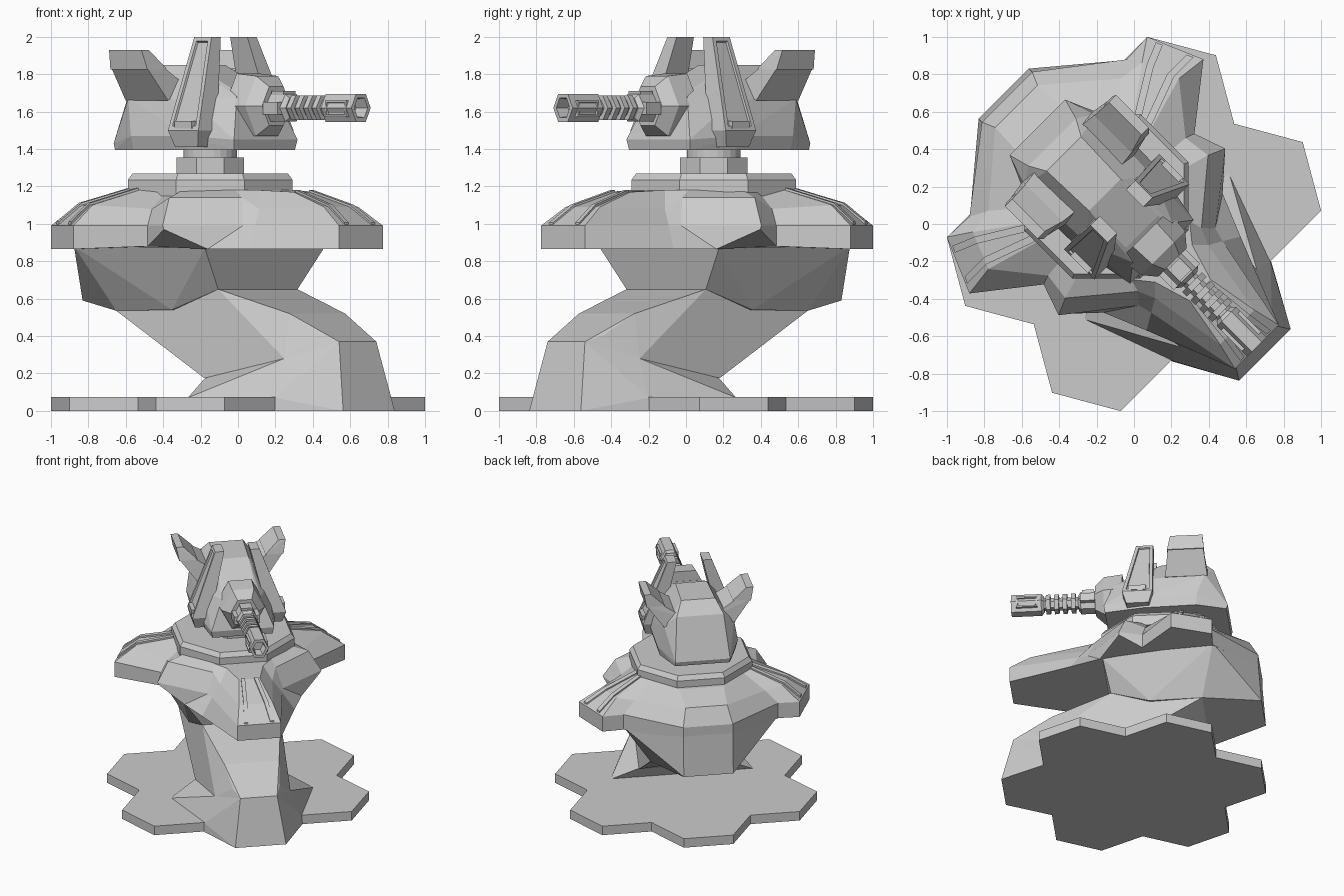
import bpy, bmesh, math
from mathutils import Matrix, Vector

if "Cube" in bpy.data.objects:
    bpy.data.objects.remove(bpy.data.objects["Cube"])

# Everything is laid out as (forward, sideways, up), then turned to face the +x -y diagonal
TURN = Matrix.Rotation(math.radians(-45), 4, 'Z')


def finish(name, bm):
    bmesh.ops.recalc_face_normals(bm, faces=bm.faces)
    bm.transform(TURN)
    me = bpy.data.meshes.new(name)
    bm.to_mesh(me)
    bm.free()
    ob = bpy.data.objects.new(name, me)
    bpy.context.collection.objects.link(ob)
    return ob


def flip(pts):
    return [(p[0], -p[1], p[2]) for p in pts]


def hull(name, pts, both=True, panel=None, margin=.025):
    """Convex faceted solid; optional recessed panel on the face looking along 'panel'."""
    bm = bmesh.new()
    for p in (pts + flip(pts) if both else pts):
        bm.verts.new(p)
    res = bmesh.ops.convex_hull(bm, input=bm.verts)
    junk = [g for g in res['geom_interior'] + res['geom_unused'] if isinstance(g, bmesh.types.BMVert)]
    bmesh.ops.delete(bm, geom=list(set(junk)), context='VERTS')
    bmesh.ops.dissolve_limit(bm, angle_limit=.04, verts=bm.verts, edges=bm.edges)
    bmesh.ops.recalc_face_normals(bm, faces=bm.faces)
    if panel:
        f = max(bm.faces, key=lambda f: f.normal.dot(Vector(panel)) * f.calc_area())
        bmesh.ops.inset_region(bm, faces=[f], thickness=margin, use_even_offset=True)
        bmesh.ops.inset_region(bm, faces=[f], thickness=.004, depth=-.012)
    return finish(name, bm)


def pair(name, pts, panel=None, **kw):
    for side, s in (("left", 1), ("right", -1)):
        hull(f"{side}_{name}", pts if s > 0 else flip(pts), both=False,
             panel=(panel[0], panel[1] * s, panel[2]) if panel else None, **kw)


def loft(name, rings):
    """Skin a list of equal-length closed rings, capped at both ends."""
    bm = bmesh.new()
    rows = [[bm.verts.new(p) for p in r] for r in rings]
    n = len(rows[0])
    for a, b in zip(rows, rows[1:]):
        for i in range(n):
            j = (i + 1) % n
            bm.faces.new((a[i], a[j], b[j], b[i]))
    bm.faces.new(rows[0])
    bm.faces.new(rows[-1])
    return finish(name, bm)


def ring(r, n, z=None, u=None, c=-.21, gz=1.62, sy=1.0):
    """Polygon round the vertical axis (z given) or round the gun axis (u given)."""
    out = []
    for i in range(n):
        a = 2 * math.pi * (i + (.5 if z is not None else 0)) / n
        if z is not None:
            out.append((c + r * math.cos(a), r * math.sin(a), z))
        else:
            out.append((u, r * sy * math.cos(a), gz + r * math.sin(a)))
    return out


def barrel(name, steps, n=6, **kw):
    return loft(name, [ring(r, n, u=u, **kw) for u, r in steps])


def box(u0, u1, v0, v1, z0, z1):
    return [(u, v, z) for u in (u0, u1) for v in (v0, v1) for z in (z0, z1)]


def whole(pts):
    return pts + flip(pts)[::-1]


# ---- Ground plate: seven-hexagon cluster, the front lobe being the foot itself
R = .379
W = R * math.sqrt(3)
half = [(W, R), (W, R * 2), (W / 2, R * 2.5), (0, R * 2),
        (-W / 2, R * 2.5), (-W, R * 2), (-W, R), (-W * 1.5, R / 2)]
loft("ground_plate", [whole([(u, v, z) for u, v in half]) for z in (0, .075)])

# ---- Leaning pedestal: spreading foot, sloping leg, rear-heavy body
hull("foot", [(.99, .195, 0), (W, R, 0), (.656, .375, .07), (.17, .55, .07), (.1, .35, .175),
              (.905, .141, .37), (.64, .29, .28)])
hull("sloping_leg", [(-.55, .37, .535), (-.36, .28, .4), (.09, .345, .175), (.15, .3, .65), (.6, .21, .52),
                     (.8, .18, .405), (.905, .141, .37), (.64, .29, .28)])
hull("rear_body", [(-.985, .19, .59), (-.955, .19, .98), (-.65, .59, .88), (.2, .45, .87),
                   (.15, .3, .65), (-.55, .37, .535), (-.15, .35, .54)])

# ---- Hull: flared underside, rim, curved shoulders and deck
base = [(.93, .166, .865), (.45, .355, .865), (.22, .45, .865), (.06, .62, .97), (-.113, .57, .88),
        (-.36, .885, .865), (-.658, .757, .865), (-.65, .594, .865), (-.96, .19, .865)]
rim = [(.93, .166), (.4, .27), (.325, .29), (.06, .63), (-.113, .57), (-.36, .885), (-.658, .757),
       (-.65, .594), (-.96, .19)]
mid = [(.78, .13, 1.09), (.36, .2, 1.08), (.27, .24, 1.14), (.02, .54, 1.14), (-.13, .52, 1.08),
       (-.38, .72, 1.10), (-.58, .64, 1.10), (-.6, .5, 1.08), (-.89, .16, 1.12)]
deck = [(.5, .08, 1.17), (.3, .14, 1.18), (.2, .22, 1.18), (-.02, .40, 1.18), (-.14, .40, 1.18),
        (-.3, .44, 1.18), (-.42, .42, 1.18), (-.48, .36, 1.18), (-.68, .17, 1.18)]
loft("hull_shell", [whole(base), whole([(u, v, .99) for u, v in rim]), whole(mid), whole(deck)])


# ---- Curved ribs on the two wings and the prow
def rib(name, path, w):
    loft(name, [[(u + s * w[0], v + s * w[1], z + h) for s, h in ((1, -.03), (1, .012), (-1, .012), (-1, -.03))]
                for u, v, z in path])


for k, t in enumerate((.22, .78)):
    path = [Vector(a).lerp(Vector(b), t) for a, b in
            (((-.36, .875, 1.0), (-.65, .75, 1.0)), (mid[5], mid[6]), (deck[5], deck[6]))]
    rib(f"left_wing_rib_{k}", path, (.018, .008))
    rib(f"right_wing_rib_{k}", flip(path), (.018, -.008))
prow = [(.92, .10, .995), (.78, .08, 1.09), (.5, .05, 1.17)]
rib("left_prow_rib", prow, (0, .015))
rib("right_prow_rib", flip(prow), (0, .015))

# ---- Collar and turntable
k8 = 1 / math.cos(math.pi / 8)
loft("collar", [ring(r * k8, 8, z=z) for r, z in ((.44, 1.15), (.44, 1.235), (.415, 1.27))])
loft("neck_block", [ring(.18 * k8, 8, z=z) for z in (1.26, 1.355)])
loft("turntable", [ring(.145, 24, z=z) for z in (1.34, 1.41)])

# ---- Turret body
hull("turret_body", [(.2, .23, 1.395), (.21, .24, 1.45), (.14, .15, 1.68), (.06, .12, 1.73), (-.1, .28, 1.395),
                     (-.1, .30, 1.47), (-.5, .29, 1.395), (-.5, .31, 1.47), (-.72, .21, 1.395),
                     (-.73, .21, 1.43), (-.62, .18, 1.755), (-.1, .25, 1.66), (-.56, .27, 1.67),
                     (-.22, .12, 1.85), (-.53, .13, 1.85)])

# ---- Rear fins spreading outwards
pair("rear_fin", [(-.58, .27, 1.66), (-.26, .27, 1.66), (-.56, .395, 1.83), (-.29, .395, 1.83),
                  (-.58, .1, 1.72), (-.26, .1, 1.72), (-.56, .27, 1.83), (-.28, .27, 1.83)])
pair("rear_fin_cap", [(-.565, .40, 1.825), (-.285, .40, 1.825), (-.555, .42, 1.93), (-.31, .42, 1.93),
                      (-.555, .365, 1.93), (-.31, .365, 1.93), (-.56, .26, 1.83), (-.28, .26, 1.83)])

# ---- Tall cheek guards leaning inwards
pair("cheek_guard", [(-.14, .25, 1.41), (.03, .25, 1.41), (-.14, .335, 1.41), (.03, .335, 1.41),
                     (-.17, .22, 1.5), (.06, .22, 1.5), (-.17, .36, 1.5), (.06, .36, 1.5),
                     (-.16, .10, 2), (-.03, .10, 2), (-.16, .17, 2), (-.03, .17, 2)], panel=(0, 1, .4))
pair("cheek_foot_plate", box(-.12, .01, .32, .36, 1.51, 1.55))

# ---- Gun: hexagonal mantlet, breech, ribbed barrel, muzzle
barrel("gun_mantlet", [(.08, .2), (.22, .185), (.29, .12)], sy=.9, gz=1.63)
barrel("gun_breech", [(.26, .085), (.4, .085), (.42, .06)])
hull("breech_cover", box(.3, .39, 0, .045, 1.66, 1.71))
pair("breech_side", box(.29, .4, .06, .1, 1.585, 1.65))
barrel("gun_barrel", [(.4, .048), (.7, .048)])
for i in range(4):
    u = .44 + i * .064
    barrel(f"barrel_rib_{i}", [(u, .075), (u + .034, .075)])
barrel("muzzle", [(.68, .06), (.70, .086), (.93, .086), (.93, .06), (.85, .05)], sy=.85)
pair("muzzle_plate", box(.73, .89, .05, .072, 1.57, 1.66), panel=(0, 1, 0), margin=.012)
